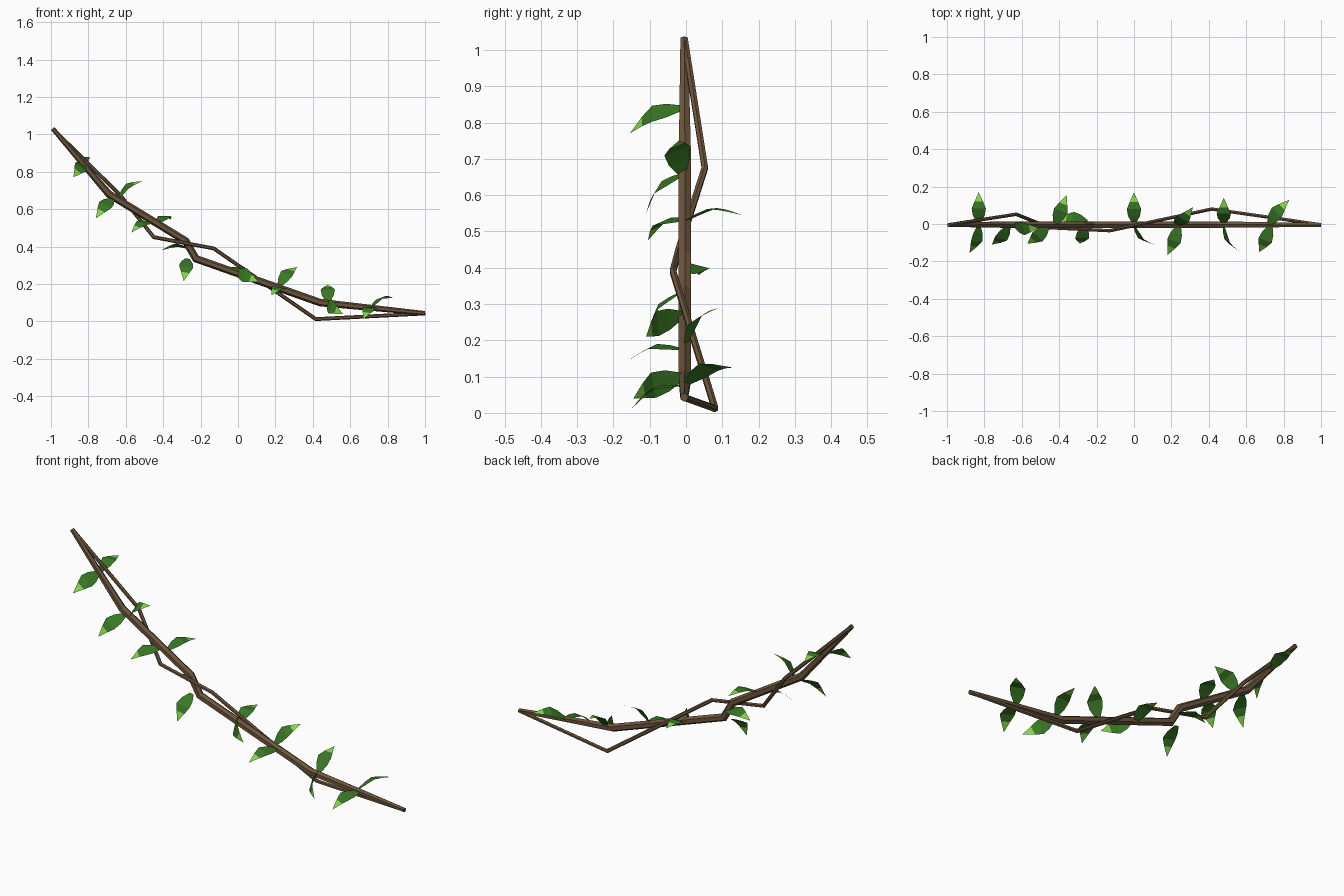
import bpy
from math import cos, sin, pi
from mathutils import Vector

if "Cube" in bpy.data.objects:
    bpy.data.objects.remove(bpy.data.objects["Cube"])


def material(name, rgb):
    m = bpy.data.materials.new(name)
    m.diffuse_color = (*rgb, 1)
    m.use_nodes = True
    m.node_tree.nodes["Principled BSDF"].inputs["Base Color"].default_value = m.diffuse_color
    return m


BARK = material("brown bark", (0.150, 0.090, 0.045))
LEAF = material("leaf green", (0.040, 0.185, 0.018))
TIP = material("light tip green", (0.24, 0.68, 0.07))


def mesh_object(name, verts, faces, mats):
    me = bpy.data.meshes.new(name)
    me.from_pydata(verts, [], faces)
    for m in mats:
        me.materials.append(m)
    ob = bpy.data.objects.new(name, me)
    bpy.context.collection.objects.link(ob)
    return ob


# Six-sided tube with mitred bends through points (x, y, z, radius)
def vine(name, path, sides=6):
    pts = [Vector(p[:3]) for p in path]
    verts, faces, n = [], [], len(pts)
    for i, p in enumerate(pts):
        a = (p - pts[i - 1]).normalized() if i else (pts[1] - p).normalized()
        b = (pts[i + 1] - p).normalized() if i < n - 1 else a
        d = (a + b).normalized()
        u = d.cross(Vector((0, 1, 0))).normalized()
        v = u.cross(d)
        miter = 1 / max(0.6, d.dot(a))
        for k in range(sides):
            t = 2 * pi * k / sides
            verts.append(p + path[i][3] * (u * cos(t) * miter + v * sin(t)))
    for i in range(n - 1):
        for k in range(sides):
            j = (k + 1) % sides
            faces.append((i * sides + k, i * sides + j,
                          (i + 1) * sides + j, (i + 1) * sides + k))
    faces.append(tuple(reversed(range(sides))))
    faces.append(tuple(range((n - 1) * sides, n * sides)))
    return mesh_object(name, verts, faces, [BARK])


vine("main_vine", [(-0.99, -.005, 1.03, 0.012), (-0.69, -.003, 0.68, 0.020),
                   (-0.28, -.003, 0.43, 0.020), (-0.225, -.003, 0.335, 0.020),
                   (0.44, -.003, 0.10, 0.020), (1.0, -.005, 0.043, 0.012)])
vine("thin_vine", [(-0.99, -.004, 1.03, 0.010), (-0.63, 0.052, 0.675, 0.010),
                   (-0.45, -0.02, 0.45, 0.010), (-0.13, -0.036, 0.39, 0.010),
                   (0.416, 0.08, 0.012, 0.010), (1.0, -.004, 0.042, 0.010)])


# Arched leaf sheet from base to tip; normal gives the upper side
PROFILE = [(0, 0.012, 0), (0.25, 0.032, 0.015), (0.48, 0.038, 0.026),
           (0.70, 0.023, 0.018)]          # along, half width, arch height


def leaf(i, base, tip, normal):
    base, tip, normal = Vector(base), Vector(tip), Vector(normal)
    d = tip - base
    side = d.cross(normal).normalized()
    up = side.cross(d).normalized()
    verts = []
    for t, w, h in PROFILE:
        c = base + d * t + up * h
        verts += [c - side * w, c + side * w]
    verts.append(tip)
    faces = [(2 * k, 2 * k + 1, 2 * k + 3, 2 * k + 2) for k in range(3)]
    faces.append((6, 7, 8))
    ob = mesh_object(f"leaf_{i}", verts, faces, [LEAF, TIP])
    ob.data.polygons[3].material_index = 1


LEAVES = [
    # leaves reaching to the front
    ((-.83, -.01, .84), (-.88, -.155, .77), (.5, -.5, .7)),
    ((-.67, -.01, .655), (-.76, -.11, .55), (.1, -.75, .65)),
    ((-.64, -.01, .66), (-.51, -.02, .75), (-.5, -.4, .8)),
    ((-.46, -.01, .53), (-.57, -.105, .475), (0, -.4, .9)),
    ((-.27, -.01, .335), (-.29, -.105, .215), (.1, -.81, .58)),
    ((0, -.01, .27), (.11, -.11, .21), (-.6, -.75, .2)),
    ((.24, -.01, .175), (.18, -.165, .14), (.12, -.2, .98)),
    ((.48, -.01, .10), (.56, -.145, .04), (-.8, -.58, .2)),
    ((.73, -.01, .075), (.67, -.15, .012), (0, -.4, .92)),
    # leaves reaching to the back
    ((-.83, .01, .84), (-.83, .17, .865), (0, -.15, 1)),
    ((-.42, 0, .53), (-.36, .155, .545), (0, -.1, .98)),
    ((-.25, .01, .385), (-.41, .035, .38), (0, .25, .97)),
    ((0, .005, .25), (0, .17, .28), (0, -.15, 1)),
    ((.22, 0, .19), (.315, .09, .29), (-.1, -.65, .75)),
    ((.48, .005, .105), (.48, .14, .195), (0, -.55, .83)),
    ((.72, 0, .08), (.83, .13, .125), (-.35, 0, .94)),
]
for i, spec in enumerate(LEAVES, 1):
    leaf(i, *spec)
